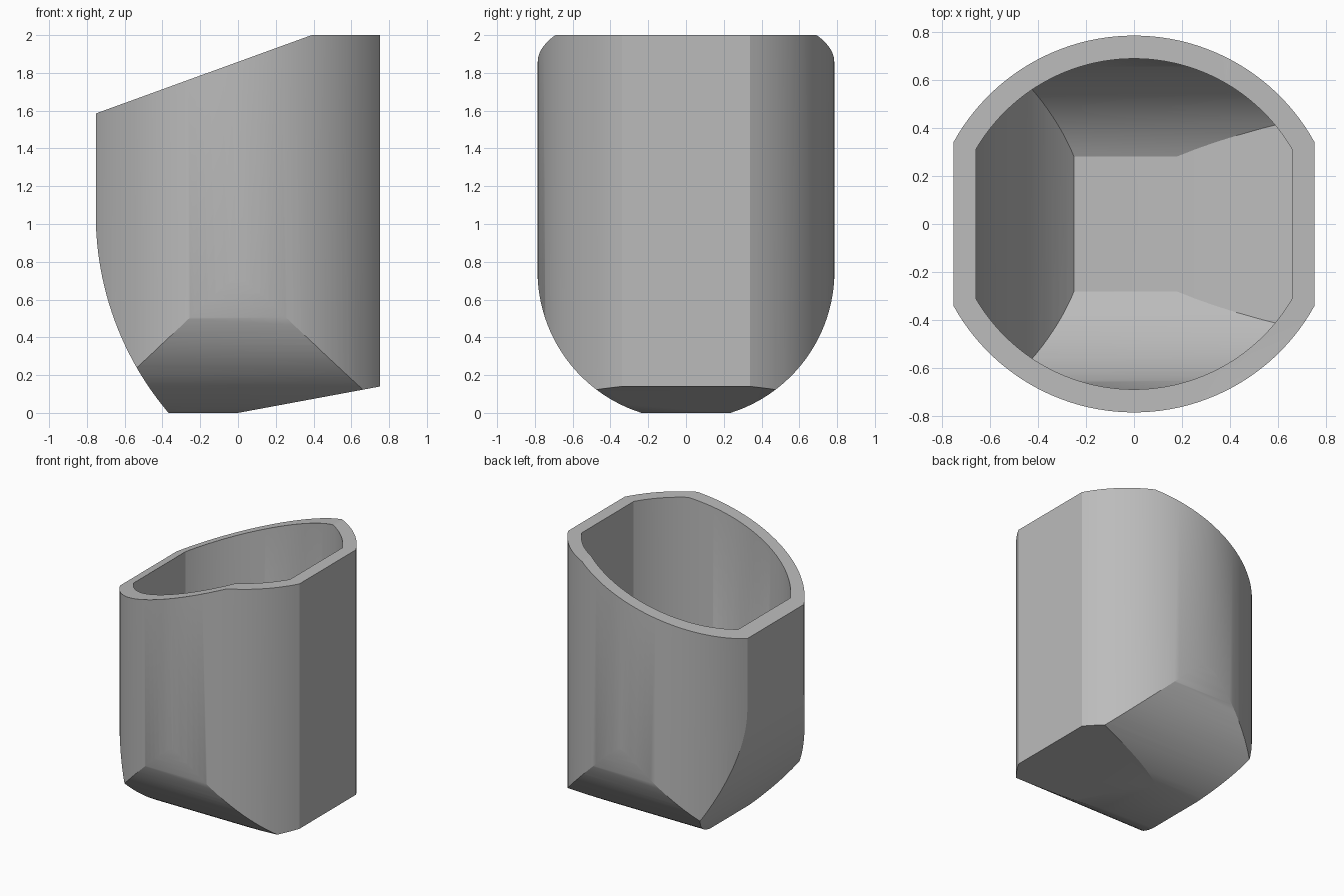
import bpy
from math import sin, cos, pi, atan2, asin

cube = bpy.data.objects.get("Cube")
if cube:
    bpy.data.objects.remove(cube, do_unlink=True)

grey = bpy.data.materials.new("light_grey")
grey.use_nodes = True
grey.diffuse_color = (0.5, 0.5, 0.5, 1)
grey.node_tree.nodes["Principled BSDF"].inputs["Base Color"].default_value = (0.5, 0.5, 0.5, 1)


def arc(cx, cy, r, start, end, n=24):
    step = (end - start) / n
    return [(cx + r * cos(start + i * step), cy + r * sin(start + i * step)) for i in range(n + 1)]


def prism(name, profile, place, low, high):
    """Extrude a closed 2D profile; place(u, v, depth) gives the 3D point."""
    n = len(profile)
    verts = [place(u, v, d) for d in (low, high) for u, v in profile]
    faces = [tuple(reversed(range(n))), tuple(range(n, 2 * n))]
    faces += [(i, (i + 1) % n, n + (i + 1) % n, n + i) for i in range(n)]
    mesh = bpy.data.meshes.new(name)
    mesh.from_pydata(verts, [], faces)
    mesh.materials.append(grey)
    obj = bpy.data.objects.new(name, mesh)
    bpy.context.collection.objects.link(obj)
    # Point all face normals outward
    bpy.ops.object.select_all(action="DESELECT")
    bpy.context.view_layer.objects.active = obj
    obj.select_set(True)
    bpy.ops.object.mode_set(mode="EDIT")
    bpy.ops.mesh.select_all(action="SELECT")
    bpy.ops.mesh.normals_make_consistent(inside=False)
    bpy.ops.object.mode_set(mode="OBJECT")
    return obj


def boolean(target, cutter, operation):
    mod = target.modifiers.new(operation, "BOOLEAN")
    mod.object, mod.operation, mod.solver = cutter, operation, "EXACT"
    bpy.context.view_layer.objects.active = target
    bpy.ops.object.modifier_apply(modifier=mod.name)
    bpy.data.objects.remove(cutter, do_unlink=True)


def shell(name, half_x, plan_r, side_r, side_z, floor, heel, ramp, top):
    """Intersect a plan outline, a round-bottomed end outline and a side outline."""
    # Plan: two bowed sides joined by flat ends
    spread = asin(half_x / plan_r)
    back = arc(0, -0.074, plan_r, pi / 2 - spread, pi / 2 + spread, 48)
    plan = back + [(-x, -y) for x, y in back]
    body = prism(name, plan, lambda u, v, d: (u, v, d), -0.5, 2.6)
    # End outline: round bottom cut flat at the floor
    drop = asin((side_z - floor) / side_r)
    end = arc(0, side_z, side_r, pi, pi + drop) + arc(0, side_z, side_r, -drop, 0)
    end += [(side_r, 2.5), (-side_r, 2.5)]
    boolean(body, prism("end_cutter", end, lambda u, v, d: (d, u, v), -1.2, 1.2), "INTERSECT")
    # Side outline: curved heel, flat floor, rising toe and the given top
    heel_z, heel_r = heel
    drop = asin((heel_z - floor) / heel_r)
    side = arc(heel_r - half_x, heel_z, heel_r, pi, pi + drop)
    side += ramp + top
    boolean(body, prism("side_cutter", side, lambda u, v, d: (u, d, v), -1.2, 1.2), "INTERSECT")
    return body


cup = shell("cup", 0.753, 0.859, 0.786, 0.75, 0.0, (1.05, 1.624),
            [(0, 0), (0.753, 0.14)], [(0.753, 2), (0.39, 2), (-0.753, 1.585)])
cavity = shell("cavity", 0.658, 0.763, 0.69, 0.75, 0.12, (1.16, 1.53),
               [(0.18, 0.12), (0.658, 0.21)], [(0.658, 2.4), (-0.658, 2.4)])
boolean(cup, cavity, "DIFFERENCE")

# Soft curved walls with crisp creases
bpy.ops.object.select_all(action="DESELECT")
cup.select_set(True)
bpy.context.view_layer.objects.active = cup
bpy.ops.object.shade_smooth_by_angle(angle=0.42)
